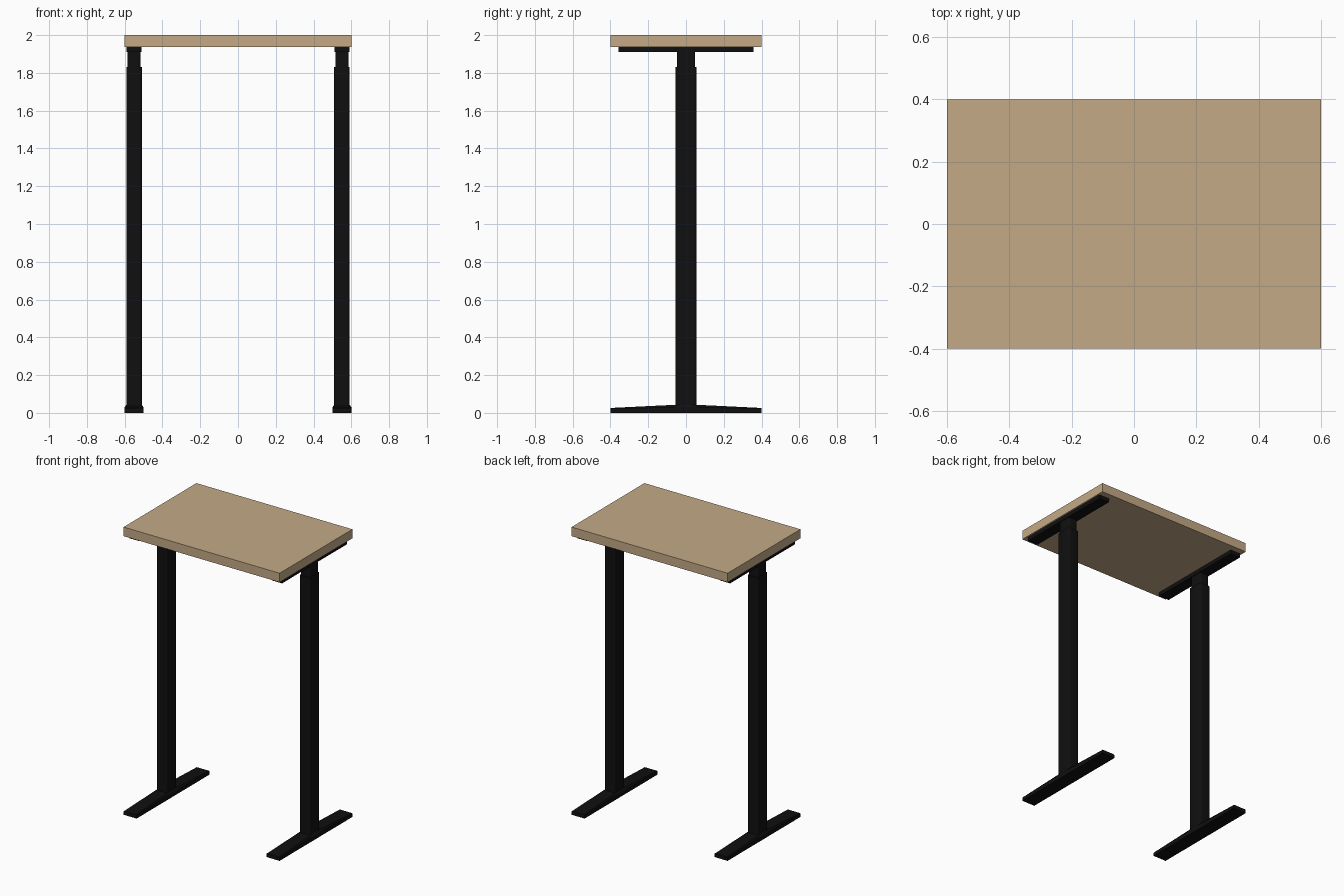
import bpy, bmesh

if "Cube" in bpy.data.objects:
    bpy.data.objects.remove(bpy.data.objects["Cube"])


def material(name, rgb):
    m = bpy.data.materials.new(name)
    m.diffuse_color = (*rgb, 1)
    m.use_nodes = True
    m.node_tree.nodes["Principled BSDF"].inputs["Base Color"].default_value = m.diffuse_color
    return m


wood = material("light_wood", (0.55, 0.40, 0.24))
black = material("black_metal", (0.005, 0.005, 0.005))


def finish(name, bm, mat):
    bmesh.ops.recalc_face_normals(bm, faces=bm.faces)
    me = bpy.data.meshes.new(name)
    bm.to_mesh(me)
    bm.free()
    me.materials.append(mat)
    ob = bpy.data.objects.new(name, me)
    bpy.context.collection.objects.link(ob)
    return ob


def box(name, x, y, z, mat, round_upright=0):
    """Box from (min, max) ranges, with optionally rounded upright edges."""
    bm = bmesh.new()
    bmesh.ops.create_cube(bm, size=1)
    for v in bm.verts:
        v.co = [r[0] if c < 0 else r[1] for c, r in zip(v.co, (x, y, z))]
    if round_upright:
        edges = [e for e in bm.edges
                 if abs(e.verts[0].co.z - e.verts[1].co.z) > 1e-6]
        bmesh.ops.bevel(bm, geom=edges, offset=round_upright, segments=4,
                        profile=0.5, affect='EDGES')
    ob = finish(name, bm, mat)
    if round_upright:
        bpy.ops.object.select_all(action='DESELECT')
        ob.select_set(True)
        bpy.context.view_layer.objects.active = ob
        bpy.ops.object.shade_smooth_by_angle()
    return ob


def foot(name, cx):
    """Floor foot: top rises and narrows from the tips to the column."""
    bm = bmesh.new()
    rings = []
    # y position, shoulder height, top height, top half width
    for y, zs, zt, w in ((-0.4, 0.022, 0.026, 0.047), (-0.055, 0.03, 0.043, 0.041),
                         (0.055, 0.03, 0.043, 0.041), (0.4, 0.022, 0.026, 0.047)):
        pts = [(-0.05, 0), (0.05, 0), (0.05, zs), (w, zt), (-w, zt), (-0.05, zs)]
        rings.append([bm.verts.new((cx + px, y, pz)) for px, pz in pts])
    for a, b in zip(rings, rings[1:]):
        for i in range(6):
            j = (i + 1) % 6
            bm.faces.new((a[i], a[j], b[j], b[i]))
    bm.faces.new(rings[0])
    bm.faces.new(rings[-1])
    return finish(name, bm, black)


# Tabletop
box("tabletop", (-0.6, 0.6), (-0.4, 0.4), (1.937, 2.0), wood)

# Two telescoping legs
for side, s in (("left", -1), ("right", 1)):
    cx = 0.55 * s
    foot(side + "_foot", cx)
    box(side + "_outer_column", (cx - 0.041, cx + 0.041), (-0.055, 0.055),
        (0.035, 1.83), black, 0.012)
    box(side + "_inner_column", (cx - 0.035, cx + 0.035), (-0.048, 0.048),
        (1.80, 1.93), black, 0.01)
    # Support bar under the top
    box(side + "_top_bracket", (cx - 0.039, cx + 0.039), (-0.357, 0.357),
        (1.91, 1.937), black)
